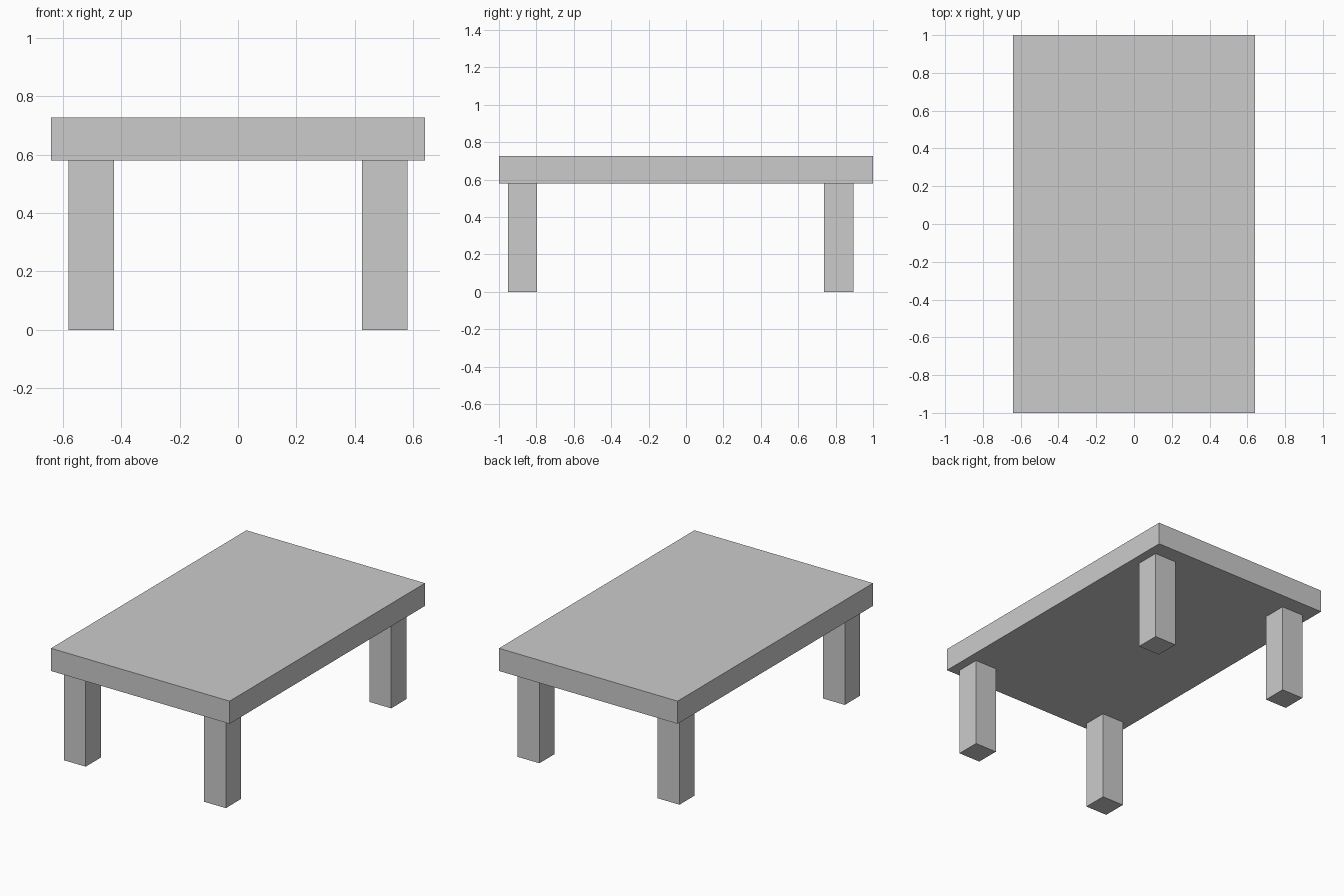
import bpy

default_cube = bpy.data.objects.get("Cube")
if default_cube:
    bpy.data.objects.remove(default_cube, do_unlink=True)

# Single plain grey finish
grey = bpy.data.materials.new("light_grey")
grey.use_nodes = True
colour = (0.6, 0.6, 0.6, 1)
grey.diffuse_color = colour
grey.node_tree.nodes["Principled BSDF"].inputs["Base Color"].default_value = colour


def box(name, centre, size):
    """Add a sharp-edged box with its scale applied."""
    bpy.ops.mesh.primitive_cube_add(size=1, location=centre)
    obj = bpy.context.object
    obj.name = name
    obj.scale = size
    bpy.ops.object.transform_apply(location=False, rotation=False, scale=True)
    obj.data.materials.append(grey)
    return obj


height, underside = 0.727, 0.58
leg_width = 0.156

# Slab top
box("table_top", (0, 0, (height + underside) / 2), (1.28, 2, height - underside))

# Four square legs; the back pair is inset a little further
for end, y in (("front", -0.875), ("back", 0.817)):
    for side, x in (("left", 0.502), ("right", -0.502)):
        box(f"{end}_{side}_leg", (x, y, underside / 2),
            (leg_width, leg_width, underside))
